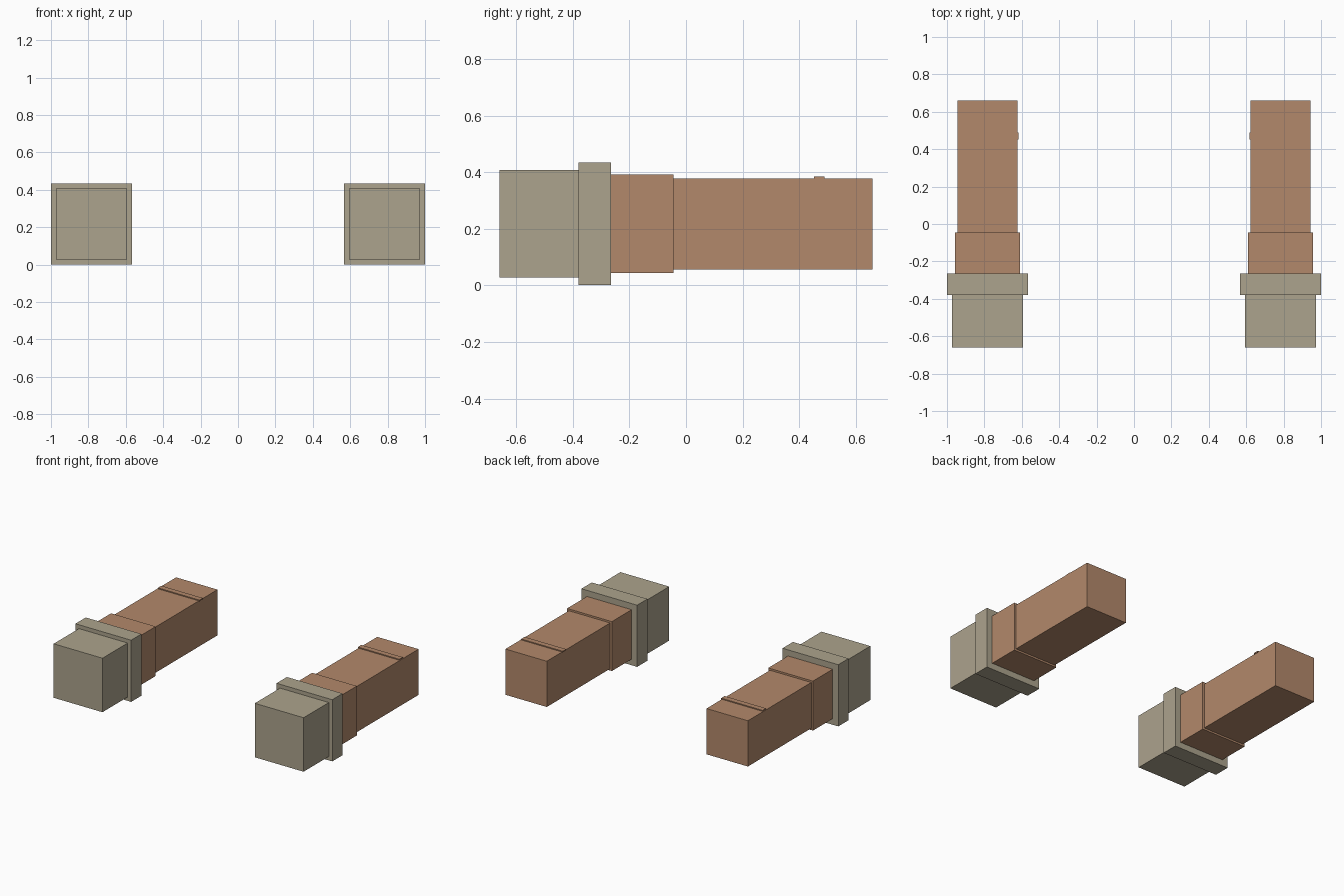
import bpy

if "Cube" in bpy.data.objects:
    bpy.data.objects.remove(bpy.data.objects["Cube"])


def material(name, rgb):
    m = bpy.data.materials.new(name)
    m.diffuse_color = (*rgb, 1.0)
    m.use_nodes = True
    m.node_tree.nodes["Principled BSDF"].inputs["Base Color"].default_value = m.diffuse_color
    return m


def box(name, mat, x0, x1, y0, y1, z0, z1):
    bpy.ops.mesh.primitive_cube_add(
        size=1, location=((x0 + x1) / 2, (y0 + y1) / 2, (z0 + z1) / 2))
    ob = bpy.context.object
    ob.name = name
    ob.scale = (x1 - x0, y1 - y0, z1 - z0)
    bpy.ops.object.transform_apply(location=False, rotation=False, scale=True)
    ob.data.materials.append(mat)
    return ob


brown = material("warm brown", (0.45, 0.25, 0.147))
grey = material("stone grey", (0.413, 0.366, 0.266))

CX, CZ = 0.783, 0.218  # axis of each arm

# name, colour, half width, start y, end y
sections = [
    ("end_block", grey, 0.19, -0.66, -0.38),
    ("cuff", grey, 0.217, -0.38, -0.265),
    ("lower_sleeve", brown, 0.174, -0.265, -0.045),
    ("long_shaft", brown, 0.161, -0.045, 0.66),
]

for side, label in ((-1, "left"), (1, "right")):
    cx = side * CX
    for name, mat, h, y0, y1 in sections:
        box(f"{label}_{name}", mat, cx - h, cx + h, y0, y1, CZ - h, CZ + h)
    # thin raised band across the top, overhanging slightly on the inner side
    inner, outer = side * 0.617, side * 0.94
    box(f"{label}_top_band", brown, min(inner, outer), max(inner, outer),
        0.452, 0.49, 0.377, 0.386)
